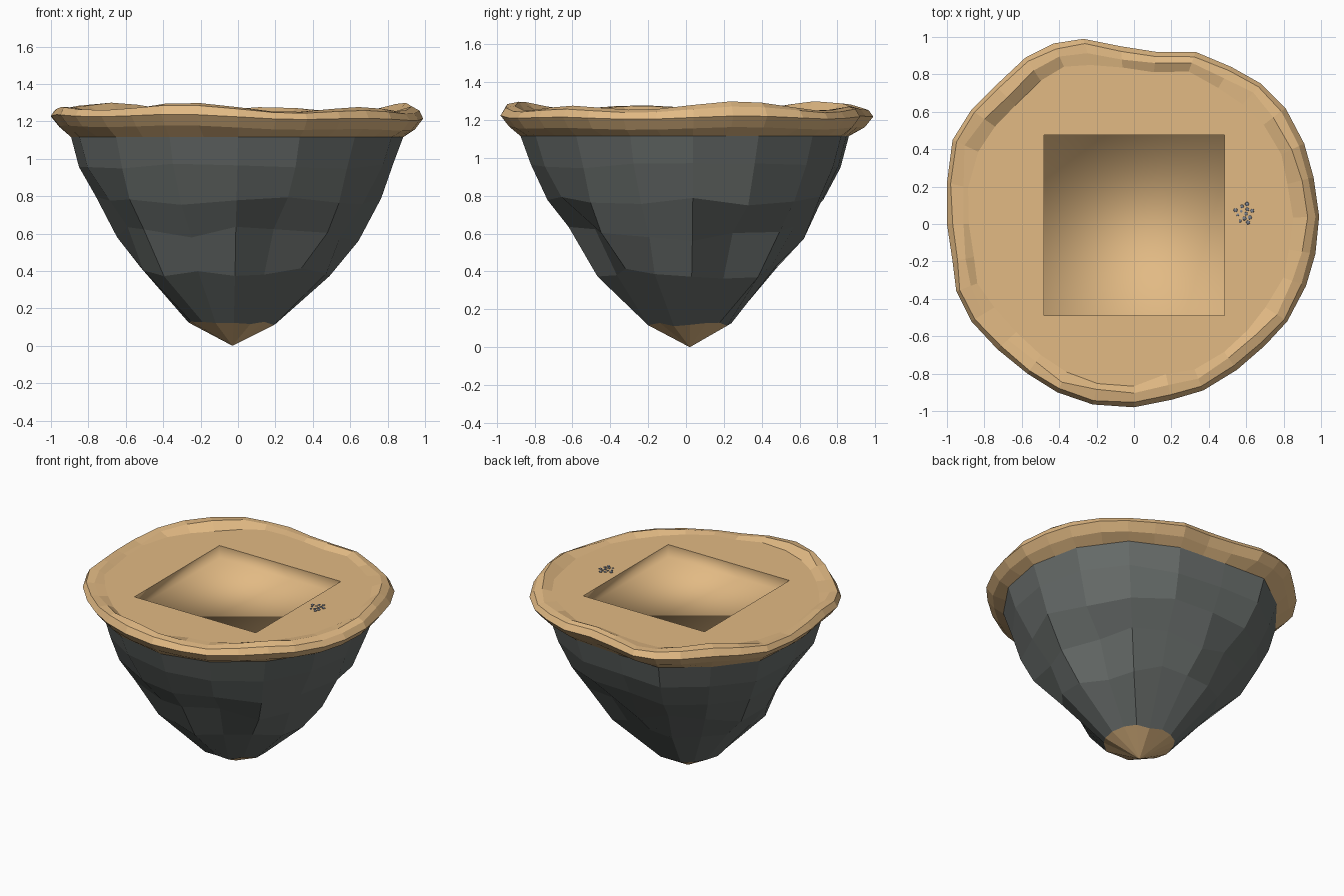
import bpy, bmesh, math, random
from mathutils import Vector

if "Cube" in bpy.data.objects:
    bpy.data.objects.remove(bpy.data.objects["Cube"])

random.seed(4)


def material(name, color):
    m = bpy.data.materials.new(name)
    m.diffuse_color = (*color, 1)
    m.use_nodes = True
    m.node_tree.nodes["Principled BSDF"].inputs["Base Color"].default_value = m.diffuse_color
    return m


SAND = material("sand", (0.76, 0.49, 0.23))
ROCK = material("rock", (0.14, 0.155, 0.148))
PEBBLE = material("pebble", (0.22, 0.24, 0.28))


def finish(name, bm, mats, smooth=False, recalc=True):
    if recalc:
        bmesh.ops.recalc_face_normals(bm, faces=bm.faces)
    for f in bm.faces:
        f.smooth = smooth
    me = bpy.data.meshes.new(name)
    bm.to_mesh(me)
    bm.free()
    for m in mats:
        me.materials.append(m)
    ob = bpy.data.objects.new(name, me)
    bpy.context.collection.objects.link(ob)
    return ob


def bridge(bm, a, b, mat=0):
    n = len(a)
    for i in range(n):
        j = (i + 1) % n
        bm.faces.new((a[i], a[j], b[j], b[i])).material_index = mat


# Plan outline of the island, anticlockwise
OUTLINE = [(.99, .04), (.96, .25), (.91, .43), (.81, .62), (.68, .75), (.52, .84), (.33, .92),
           (.12, .92), (-.07, .95), (-.27, .99), (-.43, .965), (-.58, .89), (-.74, .74),
           (-.87, .61), (-.97, .45), (-1, .22), (-1, 0), (-.97, -.2), (-.95, -.36),
           (-.87, -.52), (-.73, -.67), (-.57, -.8), (-.41, -.9), (-.22, -.965), (0, -.98),
           (.2, -.94), (.37, -.89), (.55, -.78), (.7, -.65), (.82, -.52), (.92, -.33), (.97, -.16)]
TOP, DEPTH = 1.25, 0.09

# Sandy top: flat ground with a square opening and a lumpy overhanging lip
bm = bmesh.new()


def ring(scale, z, wave=0.0, jit=0.0):
    out = []
    for i, (x, y) in enumerate(OUTLINE):
        s = scale + random.uniform(-jit, jit)
        h = z + wave * (0.6 * math.sin(i * 1.18) + 0.4 * math.sin(i * 0.59 + 1))
        h -= 0.012 * x if scale > .94 and z > 1.15 else 0
        out.append(bm.verts.new((x * s, y * s, h)))
    return out


rings = [ring(.87, TOP, 0, .02), ring(.925, 1.27, .03, .015), ring(.975, 1.262, .022, .006),
         ring(1.0, 1.222, .012), ring(.955, 1.165, .01), ring(.892, 1.115), ring(.80, 1.125)]
for i in range(1, 32, 2):  # lower edge follows the coarser rock facets
    low = rings[-2]
    low[i].co = (low[i - 1].co + low[(i + 1) % 32].co) / 2
for a, b in zip(rings, rings[1:]):
    bridge(bm, a, b)
corners = [(-.48, -.49), (.485, -.49), (.485, .475), (-.48, .475)]
sq = [bm.verts.new((x, y, TOP)) for x, y in corners]
edges = [bm.edges.new((sq[i], sq[(i + 1) % 4])) for i in range(4)]
inner = rings[0]
edges += [bm.edges.get((inner[i], inner[(i + 1) % 32])) for i in range(32)]
bmesh.ops.triangle_fill(bm, edges=edges, use_beauty=True, use_dissolve=False)
finish("sand_top", bm, [SAND])

# Shallow square pit, facing inward and smooth shaded across its corners
bm = bmesh.new()
hi = [bm.verts.new((x, y, TOP)) for x, y in corners]
lo = [bm.verts.new((x, y, TOP - DEPTH)) for x, y in corners]
bm.faces.new(lo)
for i in range(4):
    j = (i + 1) % 4
    bm.faces.new((hi[i], hi[j], lo[j], lo[i]))
finish("square_pit", bm, [SAND], smooth=True, recalc=False)

# Faceted rock underside tapering to a sandy tip
bm = bmesh.new()
PROFILE = [(.892, 1.115, 0, 0), (.842, .96, .006, .015), (.755, .77, .01, .03),
           (.645, .60, .012, .04), (.50, .40, .015, .04), (.23, .12, .012, .01)]
# Erosion gullies and ledges: column -> offsets on the three middle rows
CARVE = {0: (.02, .02, .01), 1: (-.01, -.08, -.05), 3: (.01, -.03, 0), 5: (0, -.03, -.02),
         7: (.01, .01, -.03), 9: (-.04, -.03, .01), 10: (.02, .02, .02), 11: (-.03, -.06, -.03),
         13: (-.02, -.09, -.09), 14: (.03, .05, .01), 15: (-.03, -.05, .02)}
rows = []
for n, (r, z, jr, jz) in enumerate(PROFILE):
    row = []
    for k, (x, y) in enumerate(OUTLINE[::2]):
        s = r + random.uniform(-jr, jr)
        if 2 <= n <= 4 and k in CARVE:
            s += CARVE[k][n - 2]
        lean = -.025 * (1 - z / 1.115)
        row.append(bm.verts.new((x * s + lean, y * s - lean * .6,
                                 z + random.uniform(-jz, jz))))
    rows.append(row)
for a, b in zip(rows, rows[1:]):
    bridge(bm, a, b)
tip = bm.verts.new((-.03, .02, 0))
for i in range(16):
    f = bm.faces.new((rows[-1][i], rows[-1][(i + 1) % 16], tip))
    f.material_index = 1
finish("rock_underside", bm, [ROCK, SAND])

# Scatter of tiny pebbles beside the pit
bm = bmesh.new()
for i in range(12):
    a, d = i * 2.4, .055 * math.sqrt((i + .5) / 12)
    g = bmesh.ops.create_icosphere(bm, subdivisions=1, radius=random.uniform(.007, .013))
    bmesh.ops.scale(bm, vec=(1, 1, .4), verts=g["verts"])
    bmesh.ops.translate(bm, vec=Vector((.588 + d * math.cos(a), .055 + d * math.sin(a), TOP + .002)),
                        verts=g["verts"])
finish("pebbles", bm, [PEBBLE])
